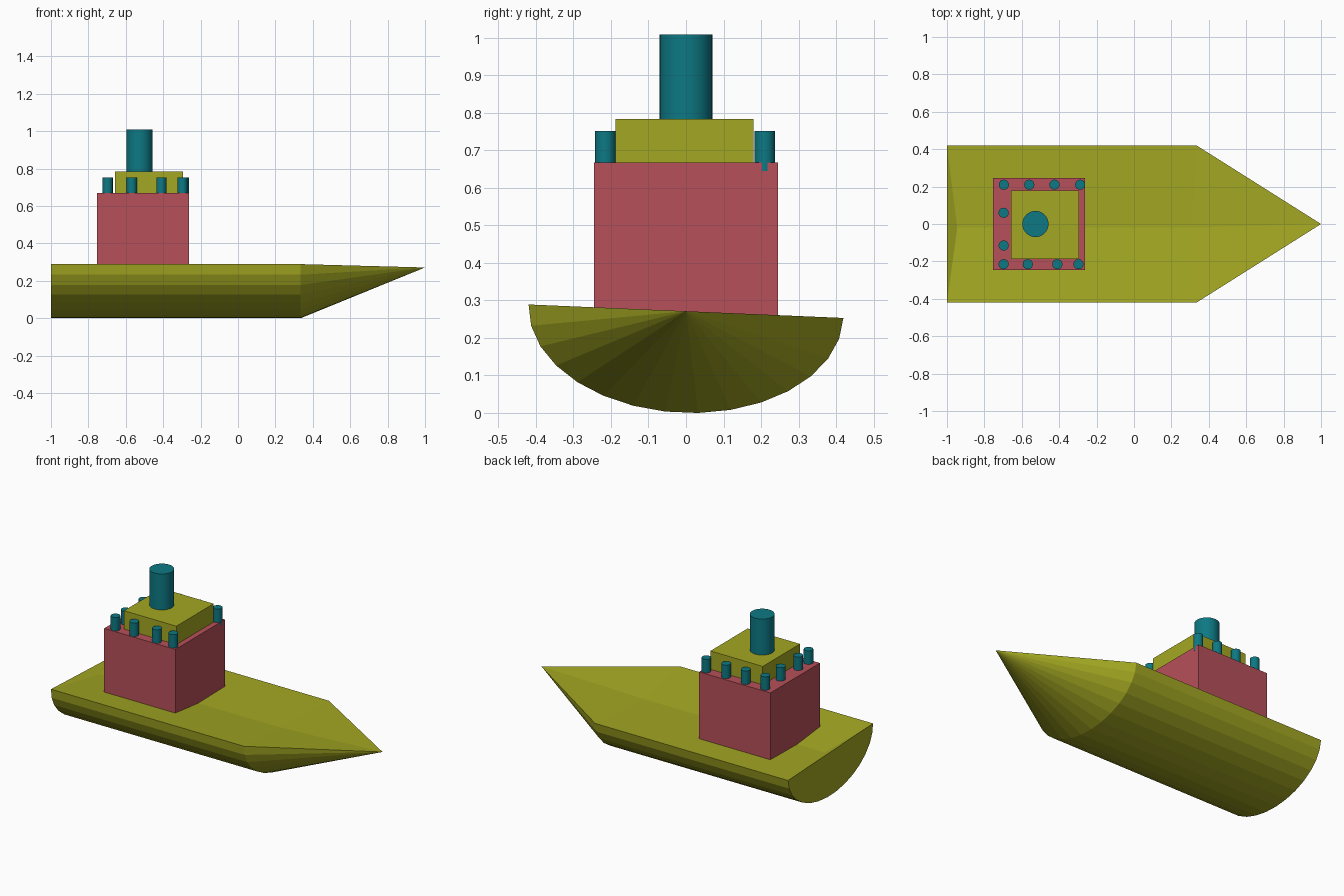
import bpy, bmesh, math
from math import sin, cos, radians

cube = bpy.data.objects.get("Cube")
if cube:
    bpy.data.objects.remove(cube, do_unlink=True)


def material(name, rgb):
    m = bpy.data.materials.new(name)
    m.use_nodes = True
    m.diffuse_color = (*rgb, 1)
    m.node_tree.nodes["Principled BSDF"].inputs["Base Color"].default_value = (*rgb, 1)
    return m


olive = material("olive yellow", (0.37, 0.39, 0.016))
red = material("dusty red", (0.47, 0.08, 0.1))
teal = material("deep teal", (0.004, 0.19, 0.23))


def finish(bm, name, mat):
    bmesh.ops.recalc_face_normals(bm, faces=bm.faces)
    mesh = bpy.data.meshes.new(name)
    bm.to_mesh(mesh)
    bm.free()
    mesh.materials.append(mat)
    obj = bpy.data.objects.new(name, mesh)
    bpy.context.collection.objects.link(obj)
    return obj


def box(name, mat, low, high):
    bm = bmesh.new()
    bmesh.ops.create_cube(bm, size=1)
    for v in bm.verts:
        v.co = [(a + b) / 2 + c * (b - a) for a, b, c in zip(low, high, v.co)]
    return finish(bm, name, mat)


def pipe(name, mat, x, y, radius, z0, z1):
    bm = bmesh.new()
    bmesh.ops.create_cone(bm, cap_ends=True, segments=32, radius1=radius,
                          radius2=radius, depth=z1 - z0)
    bmesh.ops.translate(bm, verts=bm.verts, vec=(x, y, (z0 + z1) / 2))
    obj = finish(bm, name, mat)
    bpy.ops.object.select_all(action="DESELECT")
    obj.select_set(True)
    bpy.context.view_layer.objects.active = obj
    bpy.ops.object.shade_smooth_by_angle(angle=radians(40))
    return obj


# Hull: slightly heeled half ellipse, drawn to a point at the bow
WIDTH, DEPTH, LEVEL, SIDES = 0.42, 0.271, 0.271, 15
heel = radians(-2.45)
bm = bmesh.new()


def section(x):
    ring = []
    for i in range(SIDES + 1):
        a = math.pi * i / SIDES
        y, z = -WIDTH * cos(a), -DEPTH * sin(a)
        ring.append(bm.verts.new((x, y * cos(heel) - z * sin(heel),
                                  LEVEL + y * sin(heel) + z * cos(heel))))
    return ring


stern, shoulder = section(-1), section(0.335)
bow = bm.verts.new((1, 0, LEVEL))
for i in range(SIDES):
    bm.faces.new((stern[i], stern[i + 1], shoulder[i + 1], shoulder[i]))
    bm.faces.new((shoulder[i], shoulder[i + 1], bow))

# Stern plate and shallow valley in the deck
transom = bm.verts.new((-1, 0, LEVEL))
bm.faces.new(stern + [transom])
valley_back = bm.verts.new((-0.945, -0.02, LEVEL - 0.025))
valley_front = bm.verts.new((0.31, -0.02, LEVEL - 0.025))
for side in (0, -1):
    bm.faces.new((transom, stern[side], valley_back))
    bm.faces.new((stern[side], shoulder[side], valley_front))
    bm.faces.new((stern[side], valley_front, valley_back))
    bm.faces.new((shoulder[side], bow, valley_front))
finish(bm, "hull", olive)

# Superstructure
box("cabin", red, (-0.755, -0.245, 0.2), (-0.262, 0.245, 0.668))
box("wheelhouse", olive, (-0.657, -0.188, 0.66), (-0.295, 0.18, 0.783))
pipe("funnel", teal, -0.527, 0, 0.07, 0.77, 1.008)

# Posts round three sides of the cabin roof
posts = [(x, 0.21) for x in (-0.696, -0.56, -0.425, -0.288)]
posts += [(x, -0.215) for x in (-0.697, -0.568, -0.41, -0.297)]
posts += [(-0.697, y) for y in (0.06, -0.115)]
for n, (x, y) in enumerate(posts, 1):
    pipe(f"roof_post_{n}", teal, x, y, 0.027, 0.645, 0.752)
